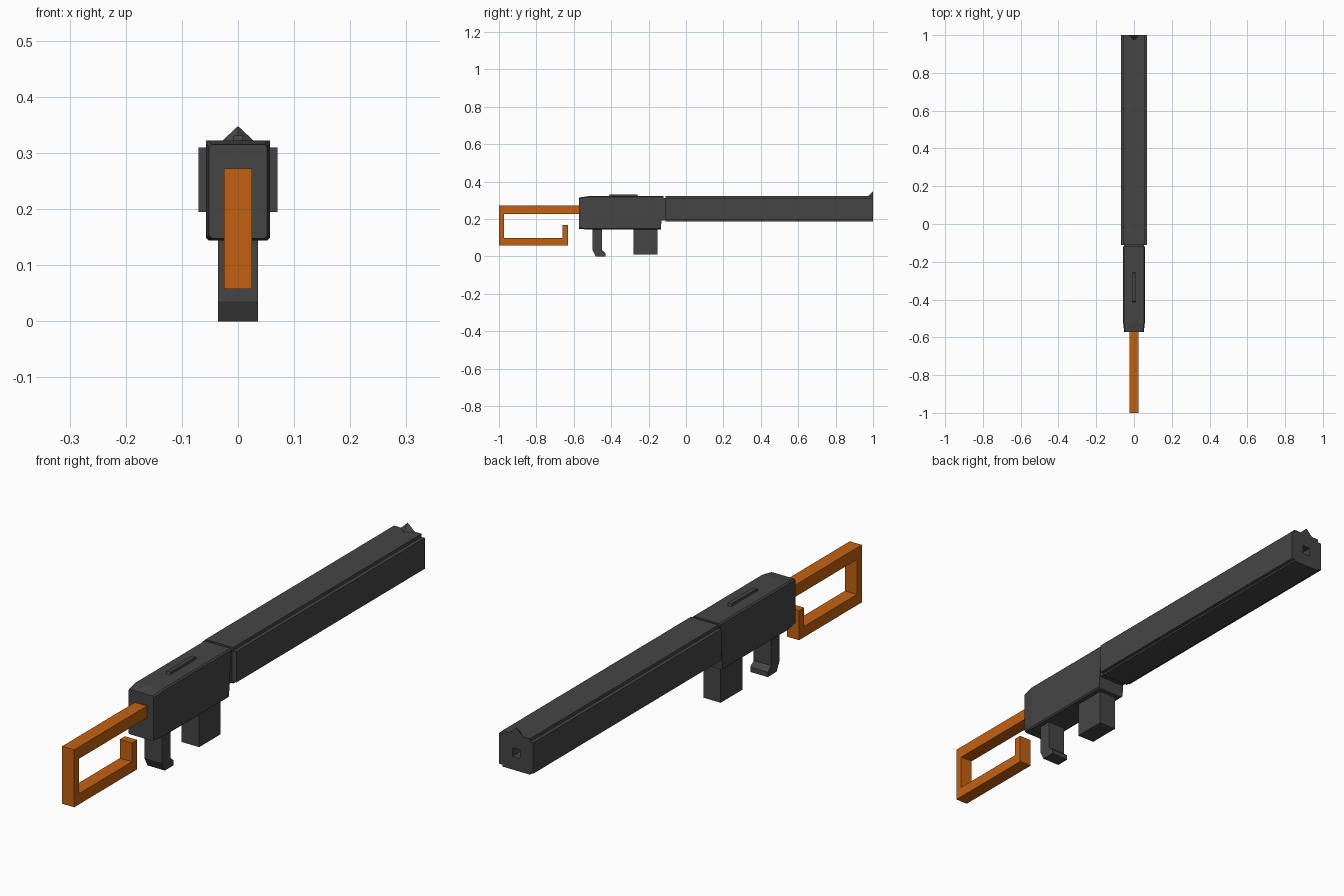
import bpy, bmesh

if "Cube" in bpy.data.objects:
    bpy.data.objects.remove(bpy.data.objects["Cube"])

dark = bpy.data.materials.new("dark_metal")
dark.diffuse_color = (0.06, 0.06, 0.06, 1)
dark.use_nodes = True
dark.node_tree.nodes["Principled BSDF"].inputs["Base Color"].default_value = dark.diffuse_color
orange = bpy.data.materials.new("orange_stock")
orange.diffuse_color = (0.55, 0.12, 0.005, 1)
orange.use_nodes = True
orange.node_tree.nodes["Principled BSDF"].inputs["Base Color"].default_value = orange.diffuse_color


def loft(name, rings, mat):
    """Join matching rings of points into a closed, flat-shaded solid."""
    bm = bmesh.new()
    loops = [[bm.verts.new(p) for p in ring] for ring in rings]
    n = len(loops[0])
    for a, b in zip(loops, loops[1:]):
        for i in range(n):
            j = (i + 1) % n
            bm.faces.new((a[i], a[j], b[j], b[i]))
    bm.faces.new(loops[0])
    bm.faces.new(loops[-1])
    bmesh.ops.recalc_face_normals(bm, faces=bm.faces)
    mesh = bpy.data.meshes.new(name)
    bm.to_mesh(mesh)
    bm.free()
    mesh.materials.append(mat)
    ob = bpy.data.objects.new(name, mesh)
    bpy.context.collection.objects.link(ob)
    return ob


def side_profile(name, pts, half, mat):
    """Extrude a (y, z) outline across x."""
    return loft(name, [[(x, y, z) for y, z in pts] for x in (-half, half)], mat)


def box(name, half, y0, y1, z0, z1, mat):
    return side_profile(name, [(y0, z0), (y1, z0), (y1, z1), (y0, z1)], half, mat)


def section(y, w, z0, z1, c=0.005, slant=0):
    """Chamfered rectangle across the barrel axis; slant pushes the top forward."""
    half = [(w - c, z0), (w, z0 + c), (w, z1 - c), (w - c, z1)]
    pts = half + [(-x, z) for x, z in reversed(half)]
    return [(x, y + slant * (z - z0) / (z1 - z0), z) for x, z in pts]


# Wire-style folding stock, one open hook outline
side_profile("stock", [(-0.56, 0.272), (-1, 0.272), (-1, 0.058), (-0.63, 0.058),
                       (-0.63, 0.168), (-0.66, 0.168), (-0.66, 0.098),
                       (-0.972, 0.098), (-0.972, 0.228), (-0.56, 0.228)], 0.025, orange)

# Receiver, tapering slightly toward the rear
loft("receiver", [section(-0.572, 0.052, 0.148, 0.315),
                  section(-0.525, 0.057, 0.144, 0.322),
                  section(-0.135, 0.057, 0.144, 0.322, slant=0.015)], dark)
box("neck", 0.053, -0.15, -0.09, 0.192, 0.312, dark)
side_profile("top_rib", [(-0.413, 0.32), (-0.255, 0.32), (-0.26, 0.331), (-0.408, 0.331)],
             0.008, dark)

# Grip with a small forward toe, and the magazine
side_profile("grip", [(-0.5, 0.15), (-0.5, 0.035), (-0.482, 0), (-0.43, 0),
                      (-0.43, 0.018), (-0.45, 0.035), (-0.45, 0.15)], 0.036, dark)
box("magazine", 0.036, -0.28, -0.153, 0.01, 0.15, dark)

# Barrel shroud with raised side panels
half = [(0.057, 0.188), (0.057, 0.195), (0.07, 0.195), (0.07, 0.31), (0.057, 0.31), (0.057, 0.322)]
outline = half + [(-x, z) for x, z in reversed(half)]
barrel = loft("barrel", [[(x, y, z) for x, z in outline] for y in (-0.11, 1.0)], dark)

# Square muzzle opening
cutter = box("muzzle_cutter", 0.016, 0.93, 1.05, 0.237, 0.269, dark)
cutter.hide_render = True
cutter.hide_viewport = True
cut = barrel.modifiers.new("muzzle", 'BOOLEAN')
cut.operation = 'DIFFERENCE'
cut.solver = 'EXACT'
cut.object = cutter

# Front sight: small three-sided spike
bm = bmesh.new()
for p in [(-0.03, 1, 0.32), (0.03, 1, 0.32), (0, 0.972, 0.32), (0, 1, 0.348)]:
    bm.verts.new(p)
bmesh.ops.convex_hull(bm, input=bm.verts)
mesh = bpy.data.meshes.new("front_sight")
bm.to_mesh(mesh)
bm.free()
mesh.materials.append(dark)
bpy.context.collection.objects.link(bpy.data.objects.new("front_sight", mesh))
